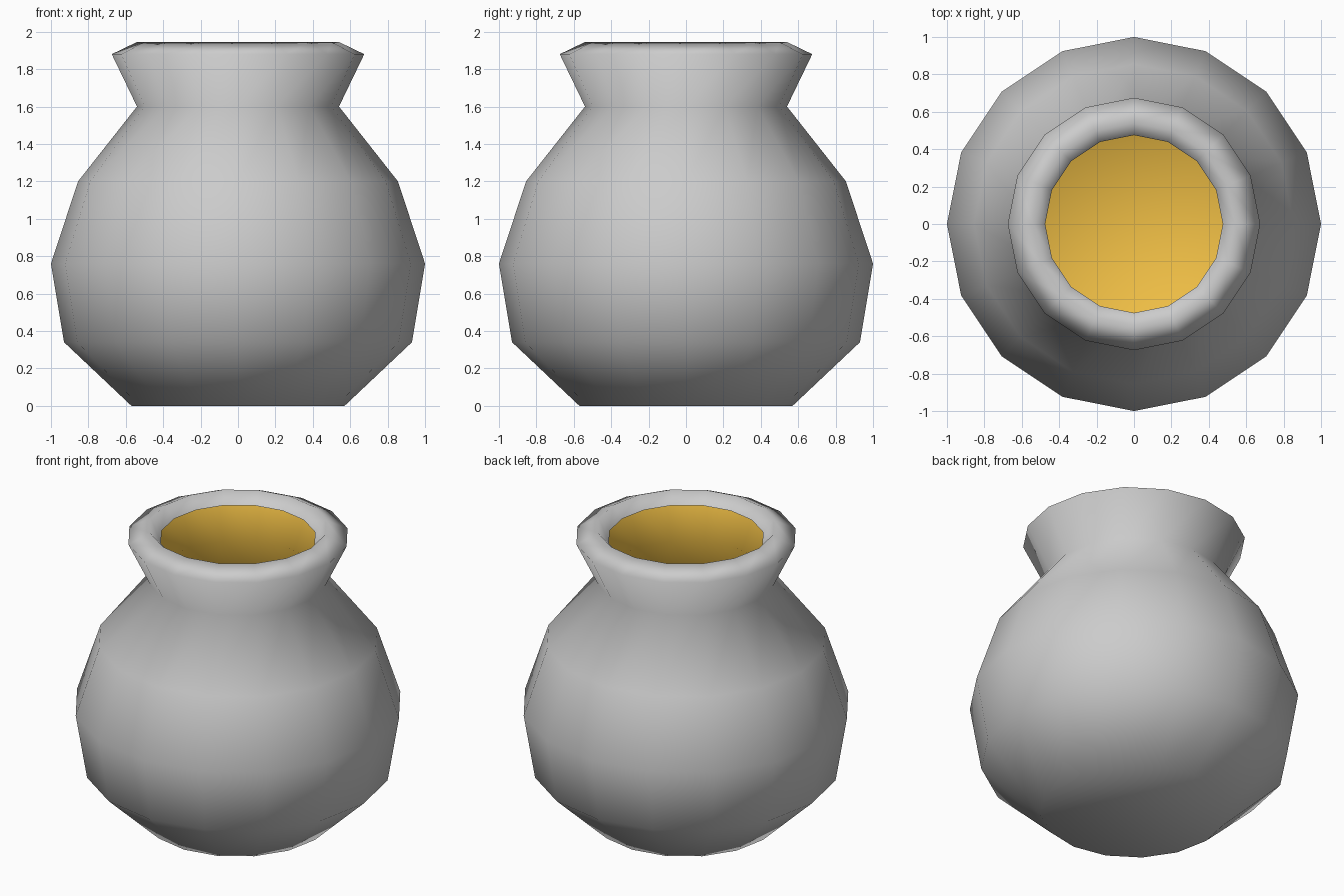
import bpy, bmesh, math

if "Cube" in bpy.data.objects:
    bpy.data.objects.remove(bpy.data.objects["Cube"])

SIDES = 16


def lathe(name, profile, inward=False):
    """Spin an (r, z) profile, bottom to top, closing the bottom with a flat cap."""
    bm = bmesh.new()
    rings = []
    for r, z in profile:
        rings.append([bm.verts.new((r * math.cos(2 * math.pi * i / SIDES),
                                    r * math.sin(2 * math.pi * i / SIDES), z))
                      for i in range(SIDES)])
    faces = [bm.faces.new(list(reversed(rings[0])))]
    for a, b in zip(rings, rings[1:]):
        for i in range(SIDES):
            j = (i + 1) % SIDES
            faces.append(bm.faces.new((a[i], a[j], b[j], b[i])))
    for f in faces:
        f.smooth = True
    if inward:
        bmesh.ops.reverse_faces(bm, faces=faces)
    mesh = bpy.data.meshes.new(name)
    bm.to_mesh(mesh)
    bm.free()
    obj = bpy.data.objects.new(name, mesh)
    bpy.context.collection.objects.link(obj)
    return obj


# Outer pot with flared neck and rolled-in lip
body = [(0.57, 0), (0.93, 0.34), (1.0, 0.76), (0.855, 1.2), (0.54, 1.6), (0.675, 1.88)]
lip = [(0.54, 1.945), (0.475, 1.87)]
lathe("pot", body + lip)

# Yellow lining just inside the wall, hidden under the lip at its top
lining_profile = [(r - 0.008, z) for r, z in body]
lining_profile[0] = (0.57, 0.008)
lining_profile[-1] = (0.66, 1.865)
lining = lathe("inner_lining", lining_profile, inward=True)
yellow = bpy.data.materials.new("yellow")
yellow.diffuse_color = (0.87, 0.52, 0.06, 1)
yellow.use_nodes = True
yellow.node_tree.nodes["Principled BSDF"].inputs["Base Color"].default_value = yellow.diffuse_color
lining.data.materials.append(yellow)
